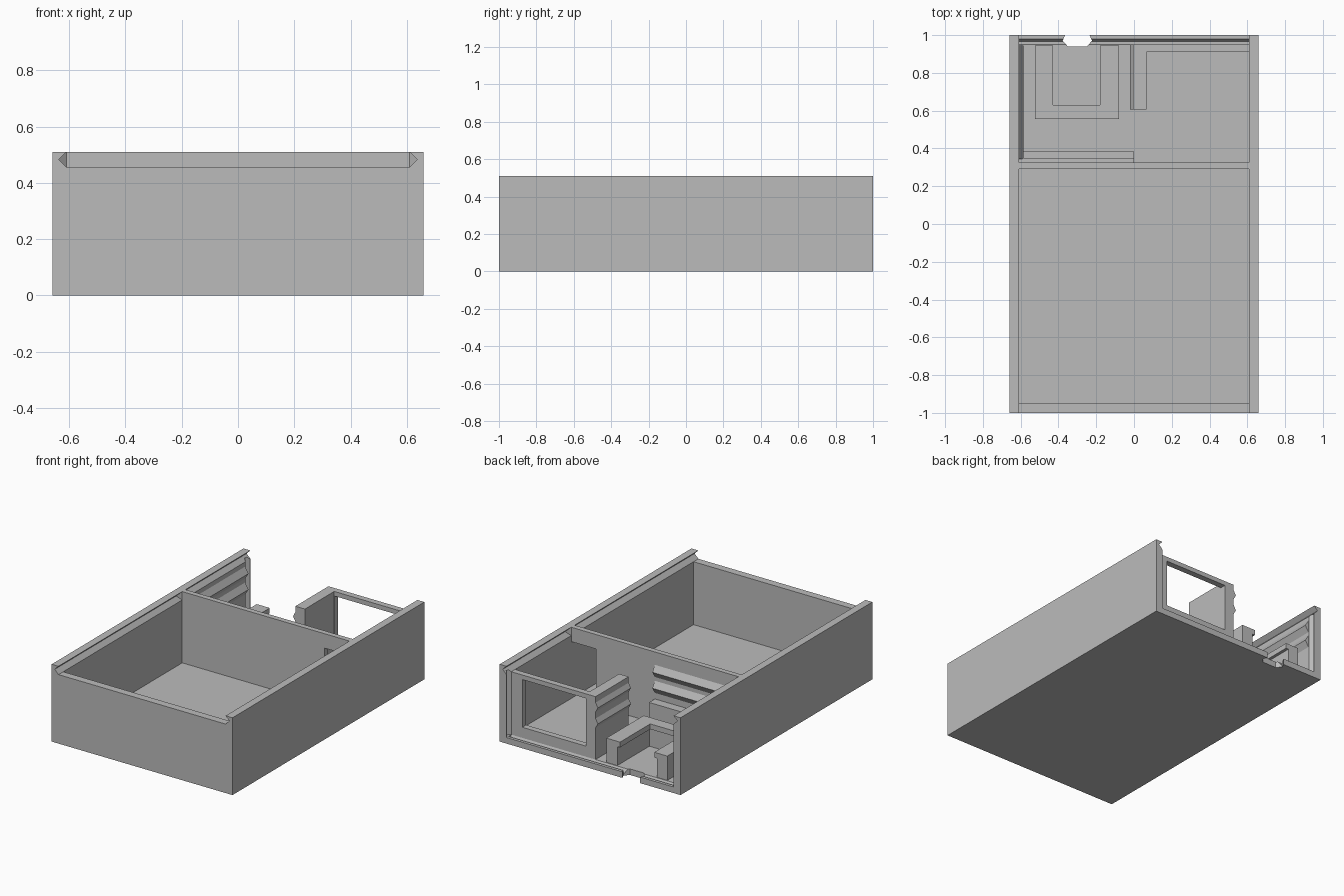
import bpy
import bmesh
from mathutils import Vector

cube = bpy.data.objects.get("Cube")
if cube:
    bpy.data.objects.remove(cube, do_unlink=True)

grey = bpy.data.materials.new("plain grey")
grey.use_nodes = True
grey.diffuse_color = (0.5, 0.5, 0.5, 1)
grey.node_tree.nodes["Principled BSDF"].inputs["Base Color"].default_value = (0.5, 0.5, 0.5, 1)

W, HOLE, APEX = 0.66, 0.61, 0.637      # half width, inner face, groove depth
TOP, RIM, MID = 0.51, 0.455, 0.483     # wall top, lid seat, groove centre
FLOOR, BACK = 0.04, 0.95               # floor level, rear seat


def finish(name, bm):
    bmesh.ops.recalc_face_normals(bm, faces=bm.faces[:])
    mesh = bpy.data.meshes.new(name)
    bm.to_mesh(mesh)
    bm.free()
    mesh.materials.append(grey)
    obj = bpy.data.objects.new(name, mesh)
    bpy.context.collection.objects.link(obj)
    return obj


def prism(name, axis, profile, a, b):
    """Extrude a 2D profile along an axis from a to b."""
    place = {"x": lambda p, t: (t, p[0], p[1]),
             "y": lambda p, t: (p[0], t, p[1]),
             "z": lambda p, t: (p[0], p[1], t)}[axis]
    bm = bmesh.new()
    face = bm.faces.new([bm.verts.new(place(p, a)) for p in profile])
    new = bmesh.ops.extrude_face_region(bm, geom=[face])["geom"]
    shift = Vector(place((0, 0), b - a))
    bmesh.ops.translate(bm, vec=shift, verts=[v for v in new if isinstance(v, bmesh.types.BMVert)])
    return finish(name, bm)


def box(name, x, y, z):
    return prism(name, "z", [(x[0], y[0]), (x[1], y[0]), (x[1], y[1]), (x[0], y[1])], *z)


def hull(name, points):
    bm = bmesh.new()
    for p in points:
        bm.verts.new(p)
    bmesh.ops.convex_hull(bm, input=bm.verts[:])
    return finish(name, bm)


def cut(obj, cutter):
    cutter.hide_render = True
    mod = obj.modifiers.new("cut", "BOOLEAN")
    mod.operation, mod.solver, mod.object = "DIFFERENCE", "EXACT", cutter
    bpy.context.view_layer.objects.active = obj
    bpy.ops.object.modifier_apply(modifier=mod.name)
    bpy.data.objects.remove(cutter, do_unlink=True)


# Floor with a rear seat groove and a finger notch
floor = box("floor", (-HOLE, HOLE), (-1, 1), (0, FLOOR))
cut(floor, prism("groove_cutter", "x",
                 [(BACK, 0.06), (BACK, FLOOR), (0.965, 0.015), (0.98, FLOOR), (0.98, 0.06)], -0.7, 0.7))
cut(floor, prism("notch_cutter", "z",
                 [(-0.35, 0.94), (-0.25, 0.94), (-0.222, 0.97), (-0.24, 1.01),
                  (-0.36, 1.01), (-0.378, 0.97)], -0.1, 0.1))

# Side walls with a lid groove, a rear groove and tapered groove stops
for side, s in (("left", 1), ("right", -1)):
    wall = prism(side + "_wall", "y",
                 [(s * W, 0), (s * W, TOP), (s * HOLE, TOP), (s * APEX, MID),
                  (s * HOLE, RIM), (s * HOLE, 0)], -1, 1)
    cut(wall, prism("rear_cutter", "z",
                    [(s * 0.6, BACK), (s * HOLE, BACK), (s * APEX, 0.972),
                     (s * HOLE, 0.995), (s * 0.6, 0.995)], FLOOR, 0.47))
    hull(side + "_groove_stop",
         [(s * HOLE, y, z) for y in (0.29, 0.325) for z in (RIM, TOP)]
         + [(s * APEX, y, MID) for y in (0.265, 0.35)])

# Front wall and divider with a passage at its left end
box("front_wall", (-HOLE, HOLE), (-1, -BACK), (0, RIM))
divider = box("divider", (-HOLE, HOLE), (0.29, 0.325), (0, TOP))
cut(divider, box("passage_cutter", (0.43, 0.65), (0.2, 0.4), (FLOOR, 0.415)))

# Window panel at the rear and the wall beside it
panel = box("window_panel", (0.06, HOLE), (0.91, BACK), (0, RIM))
cut(panel, box("window_cutter", (0.066, 0.53), (0.8, 1.1), (0.11, 0.425)))
box("partition", (-0.005, 0.065), (0.605, BACK), (0, RIM))

# Guide ridges on three sides of the small bay
for i, z in enumerate((0.28, 0.385)):
    lo, hi = z - 0.04, z + 0.04
    prism(f"partition_ridge_{i}", "y", [(0, lo), (0, hi), (-0.022, z)], 0.605, BACK)
    prism(f"side_ridge_{i}", "y", [(-HOLE, lo), (-HOLE, hi), (-0.585, z)], 0.345, 0.945)
    prism(f"divider_ridge_{i}", "x", [(0.325, lo), (0.325, hi), (0.35, z)], -HOLE, 0)
box("divider_ledge", (-HOLE, 0), (0.325, 0.385), (0, 0.2))


# U-shaped holder with a small overhanging lip
def holder(name, inset, z):
    l, r, f = -0.43 - inset, -0.18 + inset, 0.63 - inset
    end = 0.945
    prism(name, "z", [(-0.525, end), (-0.525, 0.555), (-0.08, 0.555), (-0.08, end),
                      (r, end), (r, f), (l, f), (l, end)], *z)


holder("holder_body", 0.02, (0.01, 0.165))
holder("holder_lip", 0, (0.165, 0.2))
